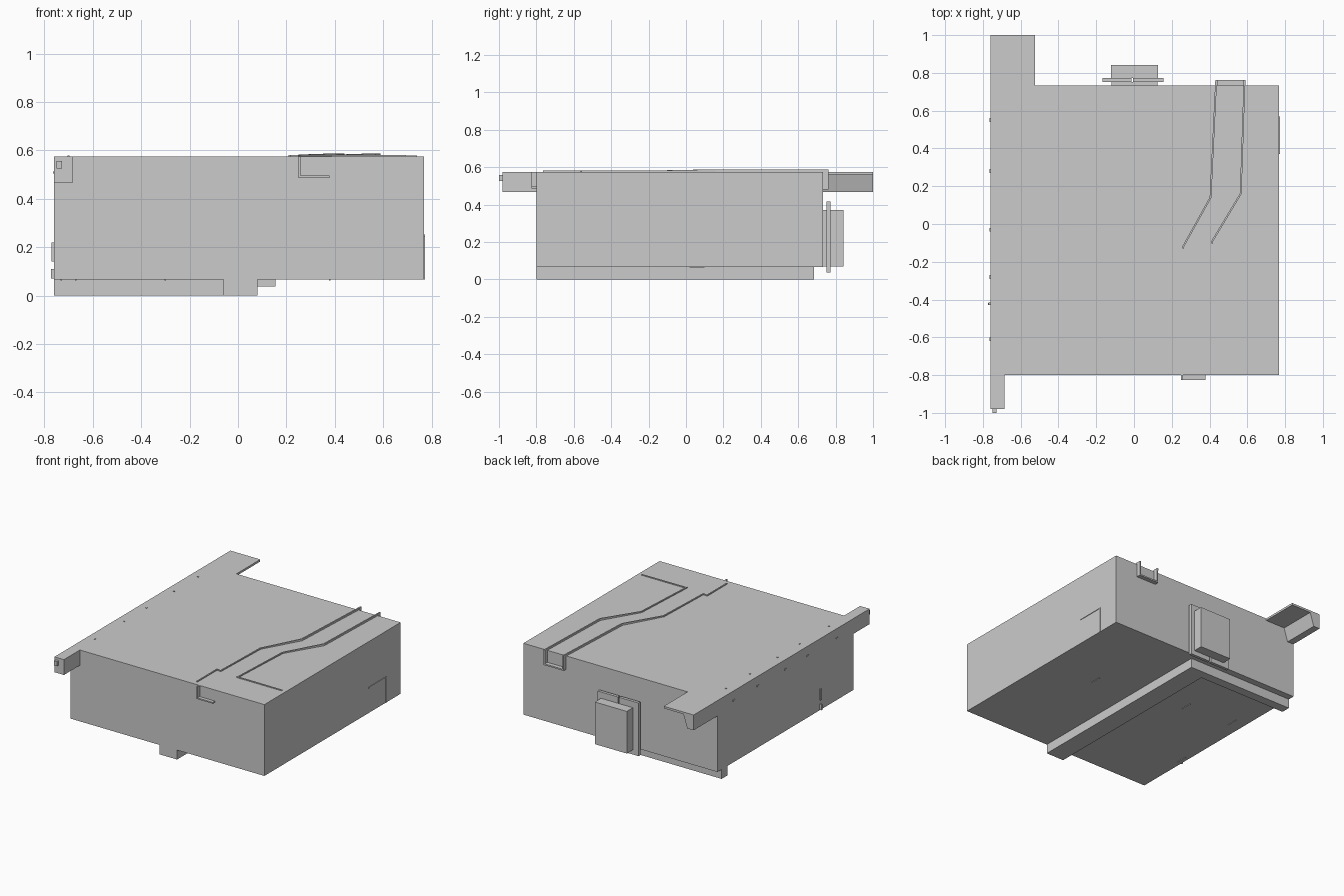
import bpy, bmesh
from mathutils import Vector

if "Cube" in bpy.data.objects:
    bpy.data.objects.remove(bpy.data.objects["Cube"])

ROOF, BASE = 0.575, 0.067


def finish(name, bm):
    bmesh.ops.recalc_face_normals(bm, faces=bm.faces[:])
    me = bpy.data.meshes.new(name)
    bm.to_mesh(me)
    bm.free()
    ob = bpy.data.objects.new(name, me)
    bpy.context.collection.objects.link(ob)
    return ob


def boxes(name, *bounds):
    """One object from boxes given as x0, x1, y0, y1, z0, z1."""
    bm = bmesh.new()
    for x0, x1, y0, y1, z0, z1 in bounds:
        vs = bmesh.ops.create_cube(bm, size=1)["verts"]
        for v in vs:
            v.co = (x1 if v.co.x > 0 else x0, y1 if v.co.y > 0 else y0, z1 if v.co.z > 0 else z0)
    return finish(name, bm)


def prism_y(name, profile, y0, y1):
    """Extrude an x-z profile along y."""
    bm = bmesh.new()
    face = bm.faces.new([bm.verts.new((x, y0, z)) for x, z in profile])
    new = bmesh.ops.extrude_face_region(bm, geom=[face])["geom"]
    bmesh.ops.translate(bm, vec=(0, y1 - y0, 0), verts=[g for g in new if isinstance(g, bmesh.types.BMVert)])
    return finish(name, bm)


def rib(name, path, width=0.009):
    """Upright mitred strip along roof points given as x, y, height."""
    bm = bmesh.new()
    pts = [Vector(p[:2]) for p in path]
    rings = []
    for i, p in enumerate(pts):
        a = (p - pts[i - 1]).normalized() if i else (pts[1] - p).normalized()
        b = (pts[i + 1] - p).normalized() if i < len(pts) - 1 else a
        na, nb = Vector((-a.y, a.x)), Vector((-b.y, b.x))
        off = (na + nb) * (width / 2) / (1 + na.dot(nb))
        top = ROOF + path[i][2]
        rings.append([bm.verts.new((q.x, q.y, z)) for q, z in
                      ((p - off, ROOF - 0.002), (p + off, ROOF - 0.002), (p + off, top), (p - off, top))])
    for r, s in zip(rings, rings[1:]):
        for k in range(4):
            bm.faces.new((r[k], r[(k + 1) % 4], s[(k + 1) % 4], s[k]))
    bm.faces.new(rings[0])
    bm.faces.new(rings[-1])
    return finish(name, bm)


# Main housing
boxes("housing", (-0.76, 0.768, -0.80, 0.732, BASE, ROOF))

# L-shaped underside beams
bm = bmesh.new()
plan = [(-0.76, 0.62), (-0.06, 0.62), (-0.06, -0.80), (0.08, -0.80), (0.08, 0.685), (-0.76, 0.685)]
face = bm.faces.new([bm.verts.new((x, y, 0)) for x, y in plan])
new = bmesh.ops.extrude_face_region(bm, geom=[face])["geom"]
bmesh.ops.translate(bm, vec=(0, 0, BASE), verts=[g for g in new if isinstance(g, bmesh.types.BMVert)])
finish("underside_beam", bm)

# Rear corner flange with a tapered leg
prism_y("rear_arm", [(-0.76, 0.466), (-0.71, 0.466), (-0.68, 0.56), (-0.525, 0.56),
                     (-0.525, ROOF), (-0.76, ROOF)], 0.732, 1.0)

# Front corner arm and its end knob
boxes("front_arm", (-0.76, -0.685, -0.98, -0.80, 0.466, ROOF))
boxes("front_arm_knob", (-0.75, -0.727, -1.0, -0.98, 0.525, 0.557))

# Rear unit: stand-off, split backing plate, box
boxes("rear_standoff", (-0.12, 0.125, 0.732, 0.752, 0.07, 0.37))
boxes("rear_plates", (-0.168, -0.014, 0.752, 0.773, 0.037, 0.415),
      (-0.004, 0.155, 0.752, 0.773, 0.037, 0.415))
boxes("rear_box", (-0.123, 0.128, 0.773, 0.842, 0.07, 0.37))

# Roof channel ribs
rib("roof_rib_inner", [(0.213, -0.765, 0.006), (0.213, -0.54, 0.006), (0.245, -0.545, 0.006),
                       (0.26, -0.12, 0.008), (0.405, 0.14, 0.013), (0.435, 0.762, 0.013)])
rib("roof_rib_outer", [(0.74, -0.56, 0.005), (0.39, -0.56, 0.006), (0.415, -0.09, 0.008),
                       (0.565, 0.16, 0.013), (0.585, 0.762, 0.013)])

# Channel end brackets: rear U and front L
boxes("rear_bracket", (0.431, 0.441, 0.732, 0.762, 0.48, 0.588), (0.579, 0.589, 0.732, 0.762, 0.48, 0.588),
      (0.441, 0.579, 0.732, 0.762, 0.48, 0.49))
boxes("front_bracket", (0.25, 0.259, -0.825, -0.80, 0.487, ROOF), (0.259, 0.378, -0.825, -0.80, 0.487, 0.496))

# Right side edge trim
boxes("side_trim", (0.768, 0.772, 0.37, 0.57, 0.245, 0.252), (0.768, 0.772, 0.563, 0.57, BASE, 0.245))

# Roof and left side fasteners
rows = (0.55, 0.28, -0.03, -0.28, -0.61)
boxes("roof_fasteners", *[(-0.704, -0.696, y - 0.004, y + 0.004, ROOF, ROOF + 0.004) for y in rows])
boxes("side_fasteners", *[(-0.765, -0.76, y - 0.01, y + 0.01, 0.505, 0.513) for y in rows])

# Small lever on the left side
boxes("side_lever", (-0.77, -0.76, -0.428, -0.416, 0.14, 0.22), (-0.773, -0.76, -0.43, -0.418, BASE + 0.003, 0.11))

# Underside clips
boxes("underside_clips", *[(x - 0.003, x + 0.003, y - 0.04, y + 0.04, BASE - 0.004, BASE)
                           for x, y in ((0.38, 0.06), (-0.30, 0.18), (-0.67, 0.21), (-0.73, -0.38))])
